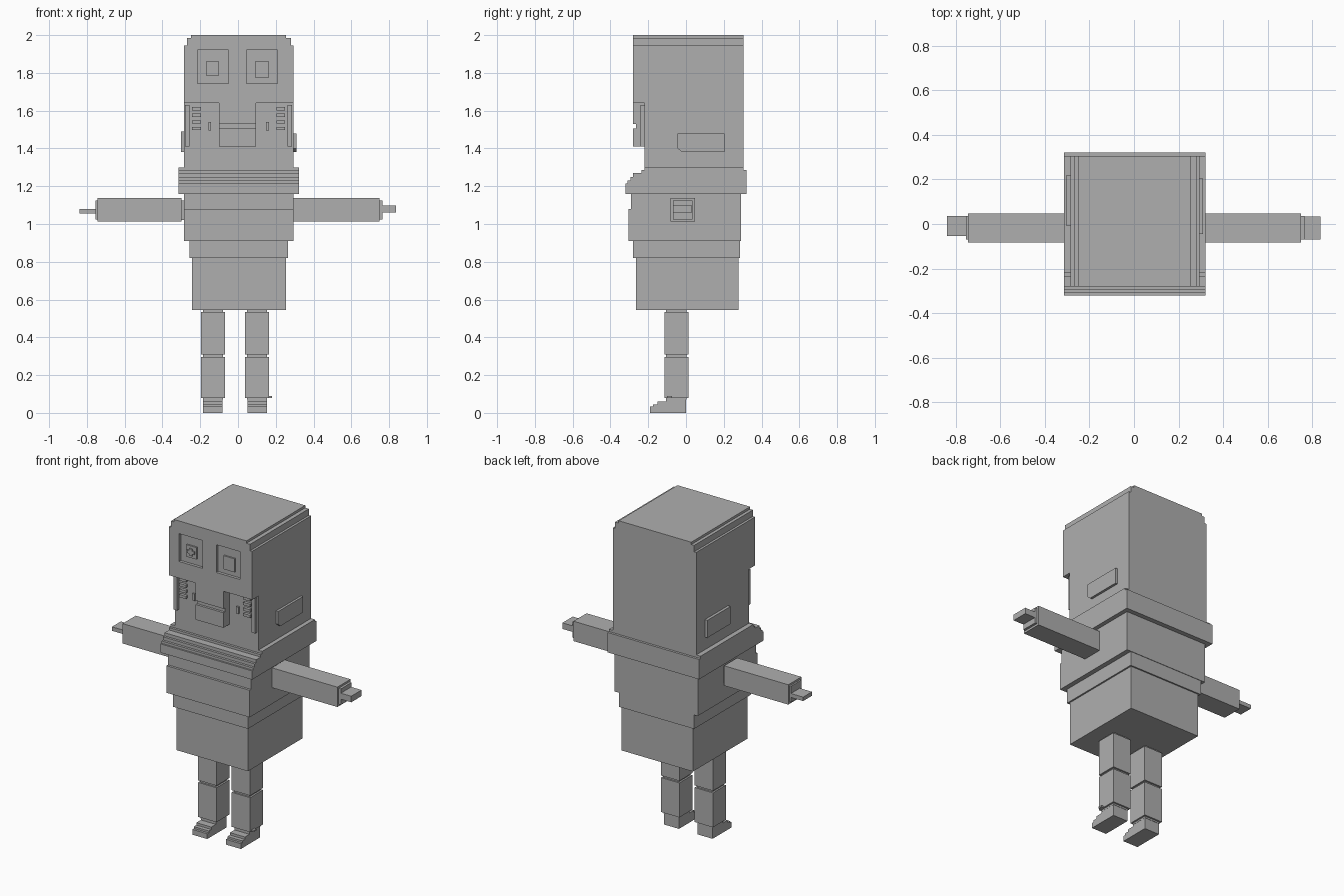
import bpy
import bmesh

old = bpy.data.objects.get("Cube")
if old:
    bpy.data.objects.remove(old, do_unlink=True)

gray = bpy.data.materials.new("plain gray")
gray.use_nodes = True
gray.diffuse_color = (0.43, 0.43, 0.43, 1)
gray.node_tree.nodes["Principled BSDF"].inputs["Base Color"].default_value = gray.diffuse_color


def finish(name, bm):
    bmesh.ops.recalc_face_normals(bm, faces=bm.faces)
    mesh = bpy.data.meshes.new(name)
    bm.to_mesh(mesh)
    bm.free()
    mesh.materials.append(gray)
    obj = bpy.data.objects.new(name, mesh)
    bpy.context.scene.collection.objects.link(obj)
    return obj


def box(name, x, y, z):
    """Box spanning the (low, high) ranges on each axis."""
    bm = bmesh.new()
    bmesh.ops.create_cube(bm, size=1)
    for v in bm.verts:
        v.co = [r[0] if c < 0 else r[1] for c, r in zip(v.co, (x, y, z))]
    return finish(name, bm)


def extrude(name, points, axis, span):
    """Extrude a stepped outline along x or y; outline is (other axis, z)."""
    bm = bmesh.new()
    lo, hi = span
    place = (lambda a, z: (lo, a, z)) if axis == "x" else (lambda a, z: (a, lo, z))
    face = bm.faces.new([bm.verts.new(place(a, z)) for a, z in points])
    out = bmesh.ops.extrude_face_region(bm, geom=[face])
    moved = [g for g in out["geom"] if isinstance(g, bmesh.types.BMVert)]
    shift = (hi - lo, 0, 0) if axis == "x" else (0, hi - lo, 0)
    bmesh.ops.translate(bm, verts=moved, vec=shift)
    return finish(name, bm)


def cut(target, x, y, z):
    cutter = box("cutter", x, y, z)
    cutter.hide_render = True
    mod = target.modifiers.new("cut", 'BOOLEAN')
    mod.operation = 'DIFFERENCE'
    mod.solver = 'EXACT'
    mod.object = cutter
    bpy.context.view_layer.objects.active = target
    bpy.ops.object.modifier_apply(modifier=mod.name)
    bpy.data.objects.remove(cutter, do_unlink=True)


# Head with stepped top edges
FACE, CHEEK = -0.28, -0.22
head = extrude("head", [(-0.285, 1.28), (0.295, 1.28), (0.295, 1.945), (0.28, 1.945),
                        (0.28, 1.985), (0.255, 1.985), (0.255, 2.0), (-0.25, 2.0),
                        (-0.25, 1.985), (-0.27, 1.985), (-0.27, 1.945), (-0.285, 1.945)],
               "y", (FACE, 0.305))
# Chin, cheek, mouth and eye recesses
cut(head, (-0.4, 0.4), (-0.4, CHEEK), (1.2, 1.41))
cut(head, (-0.4, -0.10), (-0.4, CHEEK), (1.35, 1.64))
cut(head, (0.095, 0.4), (-0.4, CHEEK), (1.35, 1.64))
cut(head, (-0.2, 0.2), (-0.4, -0.265), (1.505, 1.53))
cut(head, (-0.215, -0.05), (-0.4, -0.262), (1.745, 1.92))
cut(head, (0.045, 0.21), (-0.4, -0.262), (1.745, 1.92))

# Pupils and the cross-shaped glint
box("right_pupil", (-0.17, -0.10), (-0.272, -0.25), (1.785, 1.86))
box("left_pupil", (0.09, 0.165), (-0.272, -0.25), (1.775, 1.86))
box("glint_upright", (-0.145, -0.125), (-0.279, -0.26), (1.80, 1.845))
box("glint_crossbar", (-0.16, -0.11), (-0.279, -0.26), (1.813, 1.833))

# Cheek bars, teeth and slits, on both sides of the mouth
for side, name in ((-1, "right"), (1, "left")):
    def across(near, far):
        return tuple(sorted((0.003 + side * near, 0.003 + side * far)))
    box(name + "_cheek_bar", across(0.26, 0.283), (-0.24, -0.2), (1.41, 1.63))
    box(name + "_cheek_slit", across(0.145, 0.16), (-0.23, -0.2), (1.495, 1.54))
    for i in range(4):
        z = 1.497 + i * 0.035
        box(f"{name}_whisker_{i}", across(0.2, 0.247), (-0.238, -0.2), (z, z + 0.017))

# Ear plates
extrude("left_ear", [(-0.045, 1.40), (-0.02, 1.38), (0.205, 1.38),
                     (0.205, 1.48), (-0.045, 1.48)], "x", (0.28, 0.31))
box("right_ear", (-0.303, -0.27), (-0.01, 0.22), (1.38, 1.49))

# Collar stepping down toward the front
extrude("collar", [(-0.32, 1.16), (0.32, 1.16), (0.32, 1.285), (0.305, 1.285), (0.305, 1.30),
                   (-0.22, 1.30), (-0.22, 1.285), (-0.235, 1.285), (-0.235, 1.27),
                   (-0.28, 1.27), (-0.28, 1.25), (-0.295, 1.25), (-0.295, 1.23),
                   (-0.31, 1.23), (-0.31, 1.215), (-0.32, 1.215)], "x", (-0.315, 0.322))

# Body tiers
extrude("chest", [(-0.305, 0.91), (0.29, 0.91), (0.29, 1.18), (-0.29, 1.18),
                  (-0.29, 1.08), (-0.305, 1.08)], "x", (-0.285, 0.295))
box("waist", (-0.257, 0.265), (-0.28, 0.287), (0.82, 0.93))
box("hips", (-0.243, 0.255), (-0.265, 0.278), (0.545, 0.84))

# Arms, wrists and hands
box("right_shoulder", (-0.31, -0.26), (-0.075, 0.035), (1.02, 1.125))
box("right_arm", (-0.745, -0.298), (-0.083, 0.047), (1.012, 1.137))
box("right_wrist", (-0.755, -0.73), (-0.07, 0.035), (1.025, 1.125))
box("right_hand", (-0.84, -0.74), (-0.053, 0.035), (1.055, 1.08))
box("left_arm", (0.28, 0.75), (-0.083, 0.047), (1.012, 1.137))
box("left_wrist", (0.765, 0.73), (-0.07, 0.035), (1.025, 1.125))
box("left_hand", (0.75, 0.837), (-0.07, 0.033), (1.06, 1.098))

# Legs with narrow joints and stepped feet
for name, x in (("right", -0.133), ("left", 0.101)):
    box(name + "_thigh", (x - 0.064, x + 0.064), (-0.115, 0.013), (0.31, 0.533))
    box(name + "_shin", (x - 0.064, x + 0.064), (-0.115, 0.013), (0.08, 0.297))
    box(name + "_leg_joint", (x - 0.053, x + 0.053), (-0.105, 0.002), (0.07, 0.56))
    extrude(name + "_foot", [(-0.19, 0), (0, 0), (0, 0.085), (-0.105, 0.085), (-0.105, 0.06),
                             (-0.15, 0.06), (-0.15, 0.045), (-0.175, 0.045),
                             (-0.175, 0.033), (-0.19, 0.033)], "x", (x - 0.052, x + 0.052))
box("ankle_tab", (0.15, 0.18), (-0.1, -0.075), (0.08, 0.09))
